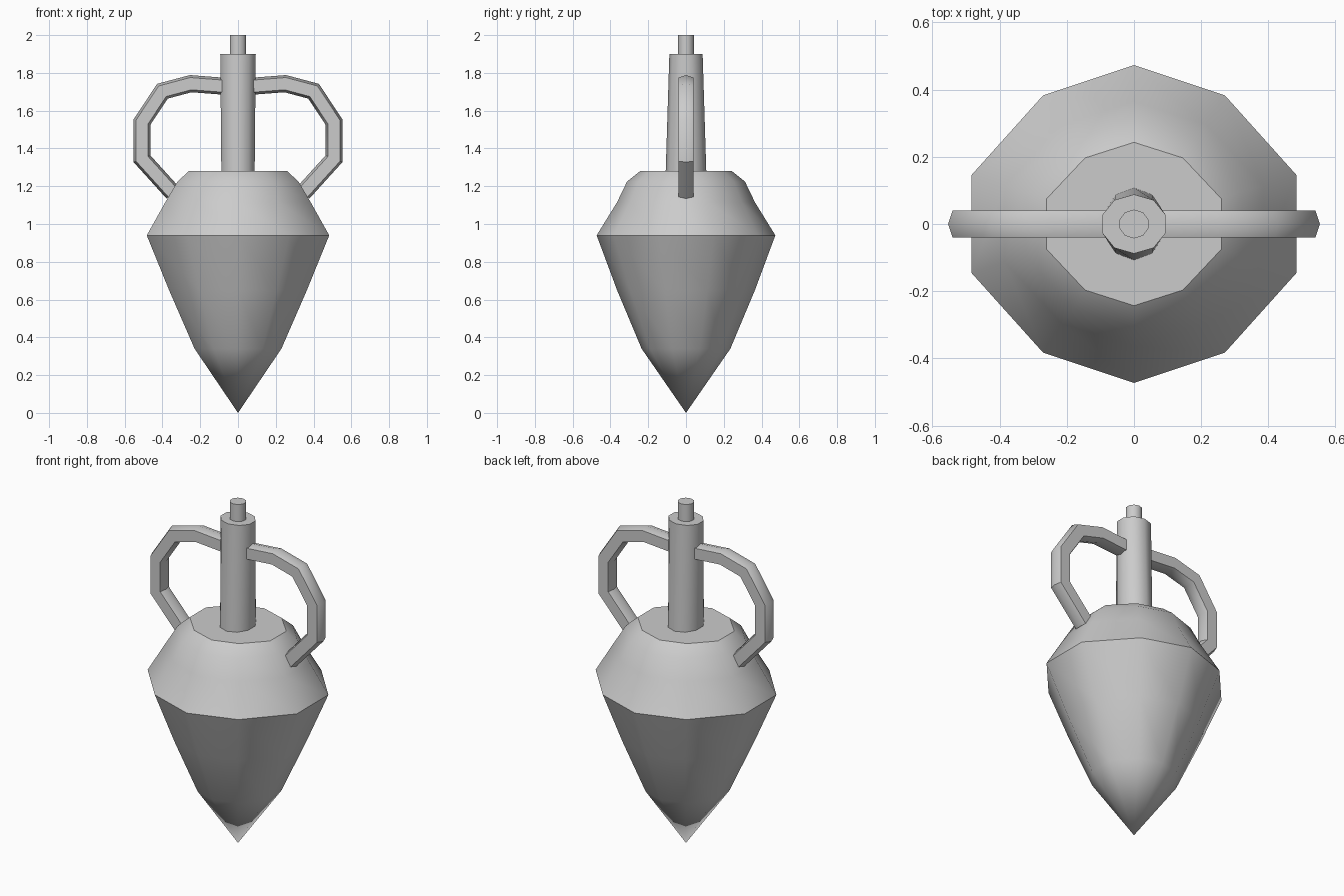
import bpy, bmesh, math
from mathutils import Vector

if "Cube" in bpy.data.objects:
    bpy.data.objects.remove(bpy.data.objects["Cube"])


def finish(name, rings, angle, point=None):
    """Bridge rings of points into a closed skin, optionally ending at a point."""
    bm = bmesh.new()
    loops = [[bm.verts.new(p) for p in ring] for ring in rings]
    n = len(loops[0])
    for a, b in zip(loops, loops[1:]):
        for i in range(n):
            j = (i + 1) % n
            bm.faces.new((a[i], a[j], b[j], b[i]))
    bm.faces.new(loops[-1])
    if point:
        tip = bm.verts.new(point)
        for i in range(n):
            bm.faces.new((tip, loops[0][(i + 1) % n], loops[0][i]))
    else:
        bm.faces.new(loops[0][::-1])
    bmesh.ops.recalc_face_normals(bm, faces=bm.faces)
    mesh = bpy.data.meshes.new(name)
    bm.to_mesh(mesh)
    bm.free()
    obj = bpy.data.objects.new(name, mesh)
    bpy.context.collection.objects.link(obj)
    bpy.ops.object.select_all(action='DESELECT')
    obj.select_set(True)
    bpy.context.view_layer.objects.active = obj
    bpy.ops.object.shade_smooth_by_angle(angle=math.radians(angle))
    return obj


def decagon(rx, ry, z, mid=0.618):
    """Ten-sided ring with corners on the y axis and flats facing x."""
    xs = (0, mid, 1, 1, mid, 0, -mid, -1, -1, -mid)
    return [(rx * x, ry * math.cos(math.radians(36 * i)), z) for i, x in enumerate(xs)]


# Pointed body
profile = [(0.23, 0.235, 0.34), (0.365, 0.365, 0.65), (0.483, 0.473, 0.94),
           (0.385, 0.365, 1.115), (0.32, 0.312, 1.225), (0.26, 0.243, 1.28)]
finish("body", [decagon(*p, mid=0.56) for p in profile], 40, (0, 0, 0))

# Neck and the narrow mouth on top
finish("neck", [decagon(0.088, 0.108, 1.26), decagon(0.094, 0.088, 1.9)], 40)
finish("mouth", [decagon(0.043, 0.043, 1.88), decagon(0.043, 0.043, 2.0)], 40)

# Handles: a six-sided section swept along a mitred path
path = [Vector(p) for p in ((0.083, 1.73), (0.25, 1.743), (0.40, 1.703),
                            (0.508, 1.54), (0.508, 1.345), (0.345, 1.165))]
section = [(0.045, 0), (0.032, 0.04), (-0.032, 0.04),
           (-0.045, 0), (-0.032, -0.04), (0.032, -0.04)]
for side, label in ((1, "right"), (-1, "left")):
    rings = []
    for i, p in enumerate(path):
        d_in = (p - path[i - 1]).normalized() if i else Vector((1, 0))
        d_out = (path[i + 1] - p).normalized() if i < len(path) - 1 else d_in
        n_in, n_out = Vector((-d_in.y, d_in.x)), Vector((-d_out.y, d_out.x))
        miter = (n_in + n_out).normalized()
        miter /= miter.dot(n_in)
        rings.append([(side * (p.x + miter.x * u), y, p.y + miter.y * u)
                      for u, y in section])
    finish(label + "_handle", rings, 40)
